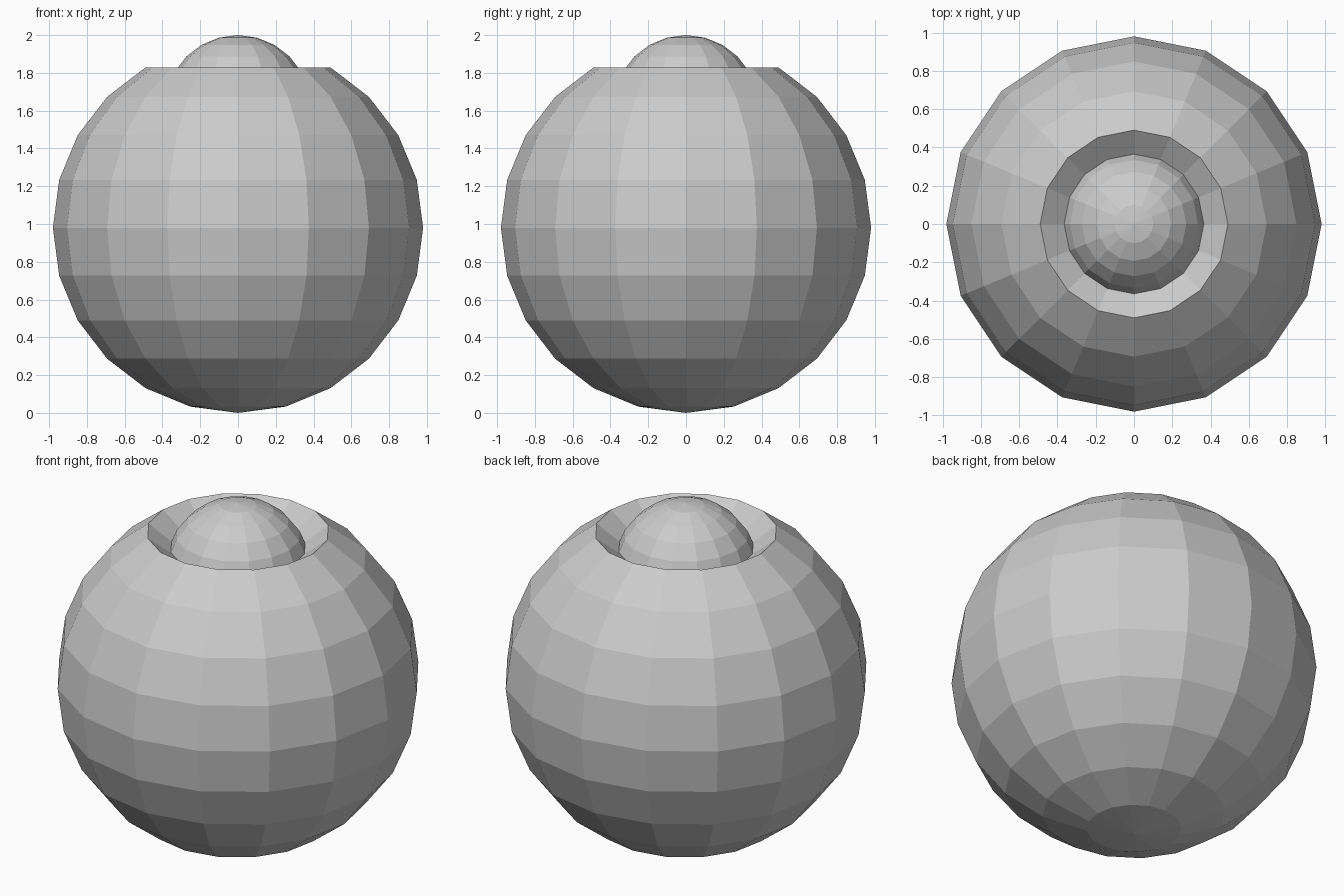
import bpy, bmesh
from math import sin, cos, radians, pi

if "Cube" in bpy.data.objects:
    bpy.data.objects.remove(bpy.data.objects["Cube"])

SEGMENTS = 16


def uv_ball(name, radius, z):
    """Flat-shaded 16 x 12 ball."""
    bpy.ops.mesh.primitive_uv_sphere_add(segments=SEGMENTS, ring_count=12,
                                         radius=radius, location=(0, 0, z))
    obj = bpy.context.object
    obj.name = name
    return obj


def revolve(name, profile):
    """Closed low-poly lathe; the profile starts and ends on the axis."""
    bm = bmesh.new()
    rings = []
    for r, z in profile:
        if r < 1e-5:
            rings.append([bm.verts.new((0, 0, z))] * SEGMENTS)
        else:
            rings.append([bm.verts.new((r * cos(2 * pi * i / SEGMENTS),
                                        r * sin(2 * pi * i / SEGMENTS), z))
                          for i in range(SEGMENTS)])
    for low, high in zip(rings, rings[1:]):
        for i in range(SEGMENTS):
            j = (i + 1) % SEGMENTS
            corners = list(dict.fromkeys((low[i], low[j], high[j], high[i])))
            bm.faces.new(corners)
    bmesh.ops.recalc_face_normals(bm, faces=bm.faces)
    mesh = bpy.data.meshes.new(name)
    bm.to_mesh(mesh)
    bm.free()
    obj = bpy.data.objects.new(name, mesh)
    bpy.context.collection.objects.link(obj)
    return obj


# Large ball, its top cap pushed inward to form a conical socket
R = 0.98
profile = [(R * cos(radians(a)), R + R * sin(radians(a)))
           for a in range(-90, 61, 15)]
profile += [(0.254, 1.65), (0, 1.62)]
revolve("outer_ball", profile)

# Small ball seated in the socket
uv_ball("inner_ball", 0.386, 1.614)
